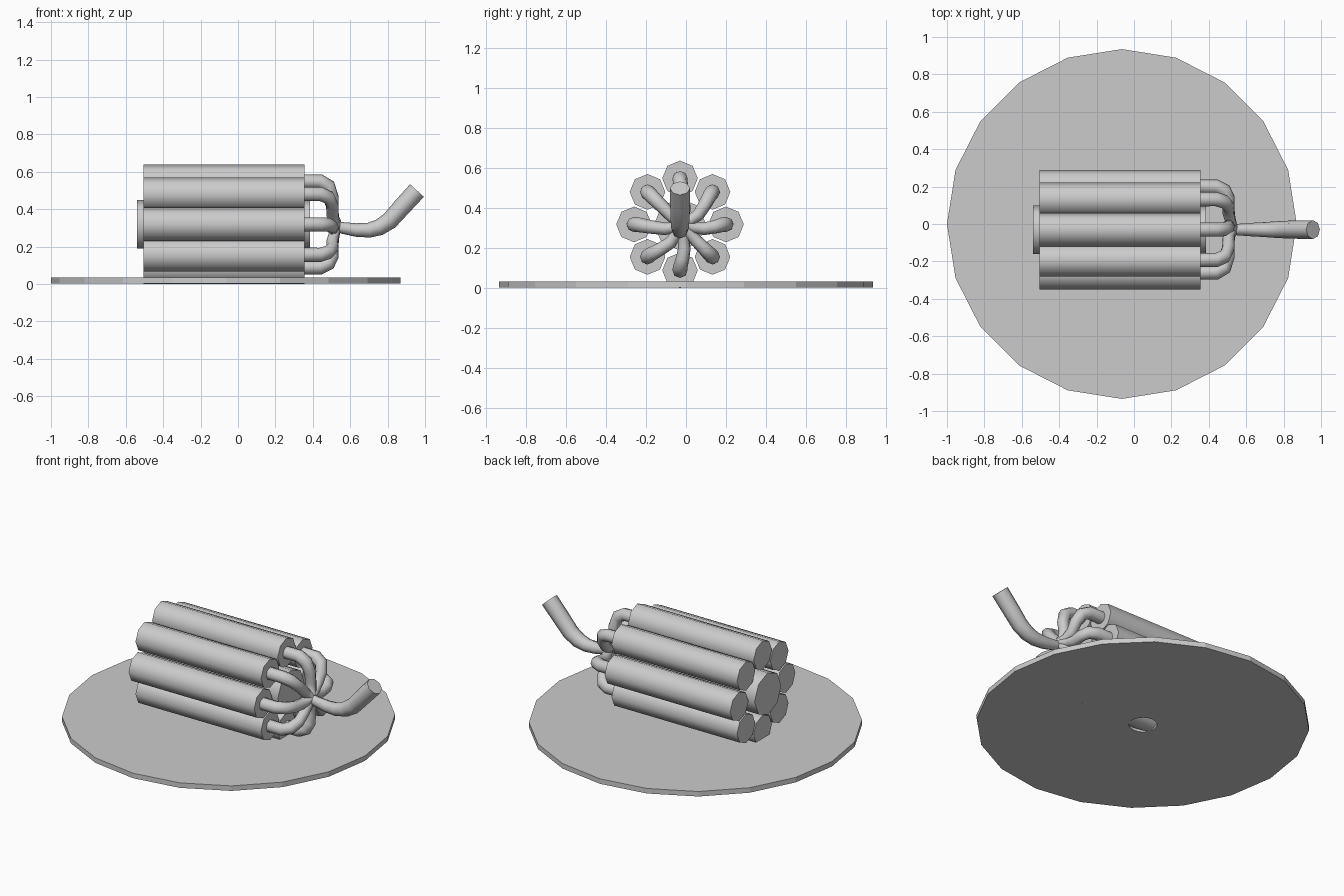
import bpy
import bmesh
from math import cos, sin, pi, radians
from mathutils import Matrix, Vector

if "Cube" in bpy.data.objects:
    bpy.data.objects.remove(bpy.data.objects["Cube"], do_unlink=True)

GREY = (0.6, 0.6, 0.6, 1)
mat = bpy.data.materials.new("plain grey")
mat.use_nodes = True
mat.diffuse_color = GREY
mat.node_tree.nodes["Principled BSDF"].inputs["Base Color"].default_value = GREY

AXIS_Y, AXIS_Z = -0.03, 0.319   # centre line of the bundle
RING, STICK_R = 0.23, 0.089


def finish(obj, angle):
    obj.data.materials.clear()
    obj.data.materials.append(mat)
    bpy.ops.object.select_all(action='DESELECT')
    obj.select_set(True)
    bpy.context.view_layer.objects.active = obj
    if obj.type == 'CURVE':
        bpy.ops.object.convert(target='MESH')
    bpy.ops.object.shade_smooth_by_angle(angle=radians(angle))


def add_mesh(name, bm, angle):
    bmesh.ops.recalc_face_normals(bm, faces=bm.faces)
    me = bpy.data.meshes.new(name)
    bm.to_mesh(me)
    bm.free()
    obj = bpy.data.objects.new(name, me)
    bpy.context.collection.objects.link(obj)
    finish(obj, angle)


def rod(name, x0, x1, y, z, r):
    """Eight-sided rod along x with a corner pointing up."""
    bm = bmesh.new()
    bmesh.ops.create_cone(bm, cap_ends=True, segments=8, radius1=r, radius2=r,
                          depth=x1 - x0)
    bm.transform(Matrix.Translation(((x0 + x1) / 2, y, z)) @ Matrix.Rotation(pi / 2, 4, 'Y'))
    add_mesh(name, bm, 50)


def cord(name, points, radii):
    """Eight-sided tube through the points."""
    cu = bpy.data.curves.new(name, 'CURVE')
    cu.dimensions = '3D'
    cu.bevel_depth = 1
    cu.bevel_resolution = 2
    cu.use_fill_caps = True
    sp = cu.splines.new('POLY')
    sp.points.add(len(points) - 1)
    for p, co, r in zip(sp.points, points, radii):
        p.co = (*co, 1)
        p.radius = r
    obj = bpy.data.objects.new(name, cu)
    bpy.context.collection.objects.link(obj)
    finish(obj, 60)


# Base disc with a small centre hole
bm = bmesh.new()
profile = [bm.verts.new((r, 0, z)) for r, z in
           ((0.08, 0.003), (0.935, 0.003), (0.935, 0.034), (0.08, 0.034))]
edges = [bm.edges.new((profile[i], profile[(i + 1) % 4])) for i in range(4)]
bmesh.ops.spin(bm, geom=profile + edges, cent=(0, 0, 0), axis=(0, 0, 1),
               angle=2 * pi, steps=20)
bmesh.ops.remove_doubles(bm, verts=bm.verts, dist=0.0005)
bm.transform(Matrix.Translation((-0.065, 0, 0)))
add_mesh("base_disc", bm, 10)

# Core rod
rod("core", -0.54, 0.385, AXIS_Y, AXIS_Z, 0.13)

# Outer sticks, each with a short fuse bending in to the middle
# (x, fraction of ring radius, sag, thickness)
BEND = ((0.34, 1, 0, 0.038), (0.44, 1, 0, 0.038), (0.485, 0.9, 0.1, 0.037),
        (0.505, 0.68, 0.6, 0.034), (0.505, 0.42, 1, 0.032),
        (0.515, 0.2, 0.7, 0.028), (0.535, 0.03, 0, 0.02))
SAG = Vector((0, 0.022, -0.022))
for i in range(8):
    a = i * pi / 4
    out = Vector((0, cos(a), sin(a))) * RING
    centre = Vector((0, AXIS_Y, AXIS_Z))
    rod(f"stick_{i + 1}", -0.505, 0.355, AXIS_Y + out.y, AXIS_Z + out.z, STICK_R)
    cord(f"fuse_{i + 1}",
         [centre + out * f + SAG * s + Vector((x, 0, 0)) for x, f, s, _ in BEND],
         [b[3] for b in BEND])

# Main cord rising away from the join
path = ((0.5, 0.315), (0.56, 0.3), (0.63, 0.289), (0.7, 0.288), (0.755, 0.303),
        (0.81, 0.338), (0.877, 0.413), (0.957, 0.5))
cord("main_cord", [(x, AXIS_Y, z) for x, z in path],
     (0.025, 0.031, 0.036, 0.04, 0.044, 0.047, 0.049, 0.05))
